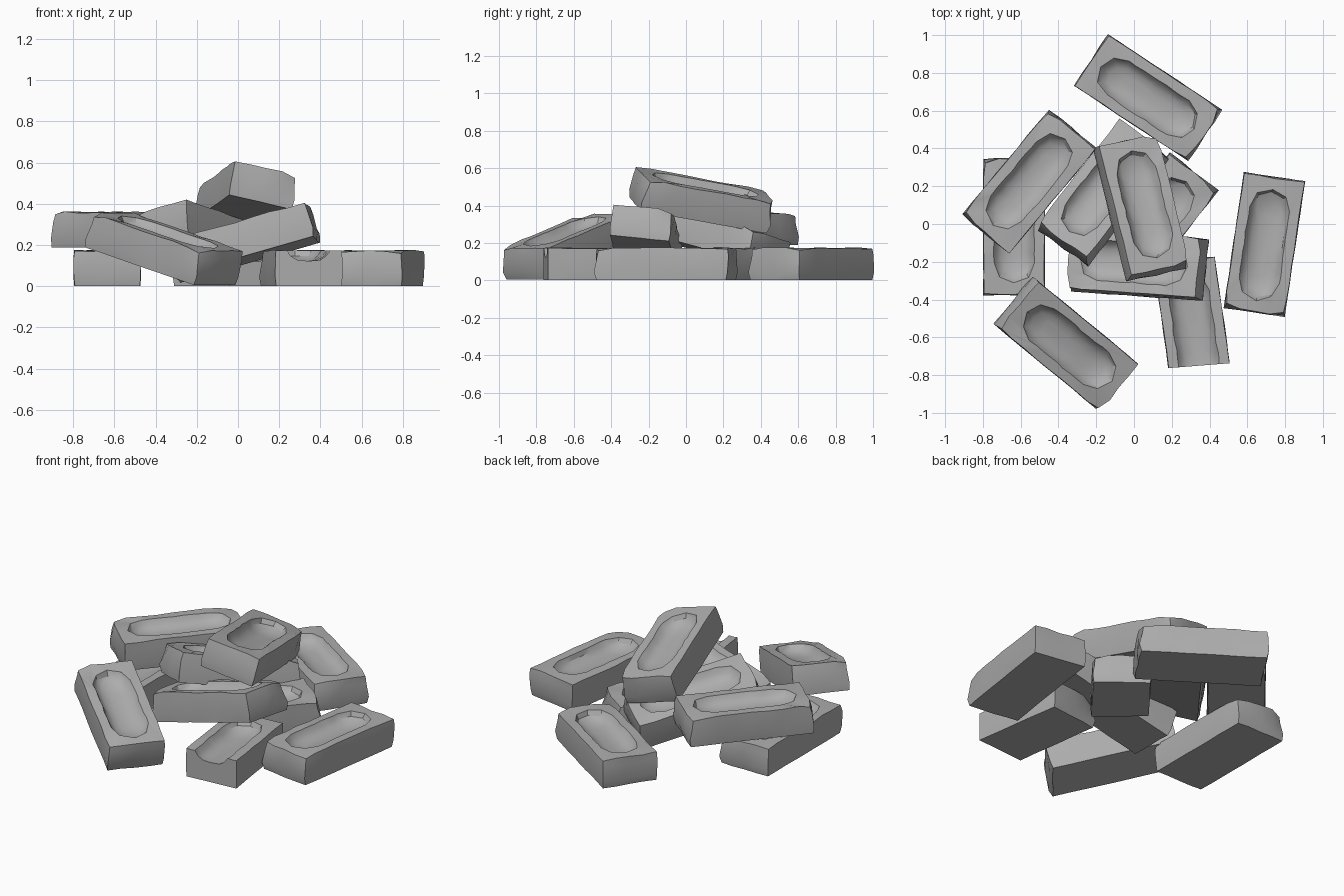
import bpy, bmesh, random
from math import radians, sin, cos, pi
from mathutils import Matrix, Vector

if "Cube" in bpy.data.objects:
    bpy.data.objects.remove(bpy.data.objects["Cube"], do_unlink=True)

clay = bpy.data.materials.new("grey_clay")
clay.use_nodes = True
GREY = (0.42, 0.42, 0.42, 1)
clay.diffuse_color = GREY
clay.node_tree.nodes["Principled BSDF"].inputs["Base Color"].default_value = GREY

HALF_L, HALF_W, HEIGHT = 0.362, 0.163, 0.172
LONG, SHORT = 8, 4          # segments per edge

# Unit rectangle loop, counter-clockwise
loop = [(-1 + 2 * i / LONG, -1) for i in range(LONG)]
loop += [(1, -1 + 2 * i / SHORT) for i in range(SHORT)]
loop += [(-u, -v) for u, v in loop]


def frog_point(u, v, straight, radius):
    """Point on the rounded outline of the hollow."""
    if abs(u) == 1:
        return u * (straight + radius * cos(v * pi / 2)), radius * sin(v * pi / 2)
    return u * straight, v * radius


def brick(name, x, y, z, yaw, pitch=0, roll=0, cut=None, seed=0):
    """Worn brick with a hollow in its top; cut breaks off the end beyond that length."""
    rng = random.Random(seed)
    bm = bmesh.new()
    rings = []

    # Outer walls, with worn edges and chipped corners
    chipped = rng.sample([0, LONG, LONG + SHORT, 2 * LONG + SHORT], 2)
    for h, shrink in ((0, 0.975), (0.25, 1), (0.75, 1), (1, 0.985)):
        ring = []
        for i, (u, v) in enumerate(loop):
            s = shrink + rng.uniform(-0.012, 0.012)
            dz = rng.uniform(-0.006, 0.003) if h == 1 else 0
            if i in chipped and h > 0.5:
                s -= 0.05
                dz -= 0.012 * h
            ring.append(bm.verts.new((u * HALF_L * s, v * HALF_W * s,
                                      (h - 0.5) * HEIGHT + dz)))
        rings.append(ring)

    # Hollow: rim, steep wall, curved floor
    for straight, radius, depth in ((0.19, 0.108, 0), (0.188, 0.092, 0.027),
                                    (0.175, 0.066, 0.046), (0.14, 0.03, 0.055)):
        ring = []
        for u, v in loop:
            px, py = frog_point(u, v, straight, radius)
            wob = rng.uniform(-0.004, 0.004)
            ring.append(bm.verts.new((px + wob, py + wob, HEIGHT / 2 - depth)))
        rings.append(ring)

    n = len(loop)
    for a, b in zip(rings, rings[1:]):
        for i in range(n):
            j = (i + 1) % n
            bm.faces.new((a[i], a[j], b[j], b[i]))
    bm.faces.new(rings[0][::-1])
    bm.faces.new(rings[-1])

    # Broken end
    if cut is not None:
        geom = bm.verts[:] + bm.edges[:] + bm.faces[:]
        bmesh.ops.bisect_plane(bm, geom=geom, plane_co=(cut, 0, 0),
                               plane_no=(-1, 0.06, 0), clear_outer=True)
        bmesh.ops.holes_fill(bm, edges=[e for e in bm.edges if e.is_boundary])
    bmesh.ops.recalc_face_normals(bm, faces=bm.faces[:])

    mesh = bpy.data.meshes.new(name)
    bm.to_mesh(mesh)
    bm.free()
    mesh.materials.append(clay)
    ob = bpy.data.objects.new(name, mesh)
    bpy.context.collection.objects.link(ob)
    ob.matrix_world = (Matrix.Translation(Vector((x, y, z)))
                       @ Matrix.Rotation(radians(yaw), 4, 'Z')
                       @ Matrix.Rotation(radians(pitch), 4, 'Y')
                       @ Matrix.Rotation(radians(roll), 4, 'X'))
    bpy.ops.object.select_all(action='DESELECT')
    ob.select_set(True)
    bpy.context.view_layer.objects.active = ob
    bpy.ops.object.shade_smooth_by_angle(angle=radians(32))


GROUND = HEIGHT / 2 + 0.002

# Bricks lying on the ground
brick("back_brick", 0.075, 0.668, GROUND, -33.5, seed=1)
brick("right_brick", 0.69, -0.11, GROUND, 81.5, seed=2)
brick("left_brick", -0.635, -0.015, GROUND, 90, seed=3)
brick("broken_inner_brick", 0.095, -0.008, GROUND, 52, cut=-0.03, seed=4)
brick("broken_front_brick", 0.317, -0.552, GROUND, 98, cut=-0.2, seed=5)

# Bricks leaning on the others
brick("front_leaning_brick", -0.36, -0.635, 0.18, -39.5, pitch=15, seed=6)
brick("centre_leaning_brick", 0.02, -0.215, 0.212, -4, pitch=-16, roll=-6, seed=7)
brick("rear_leaning_brick", -0.16, 0.165, 0.23, 52, pitch=12, roll=-13, seed=8)

# Upper layer
brick("left_upper_brick", -0.555, 0.225, 0.275, 50.3, seed=9)
brick("top_brick", 0.04, 0.085, 0.43, 104, pitch=10, roll=13, seed=10)
